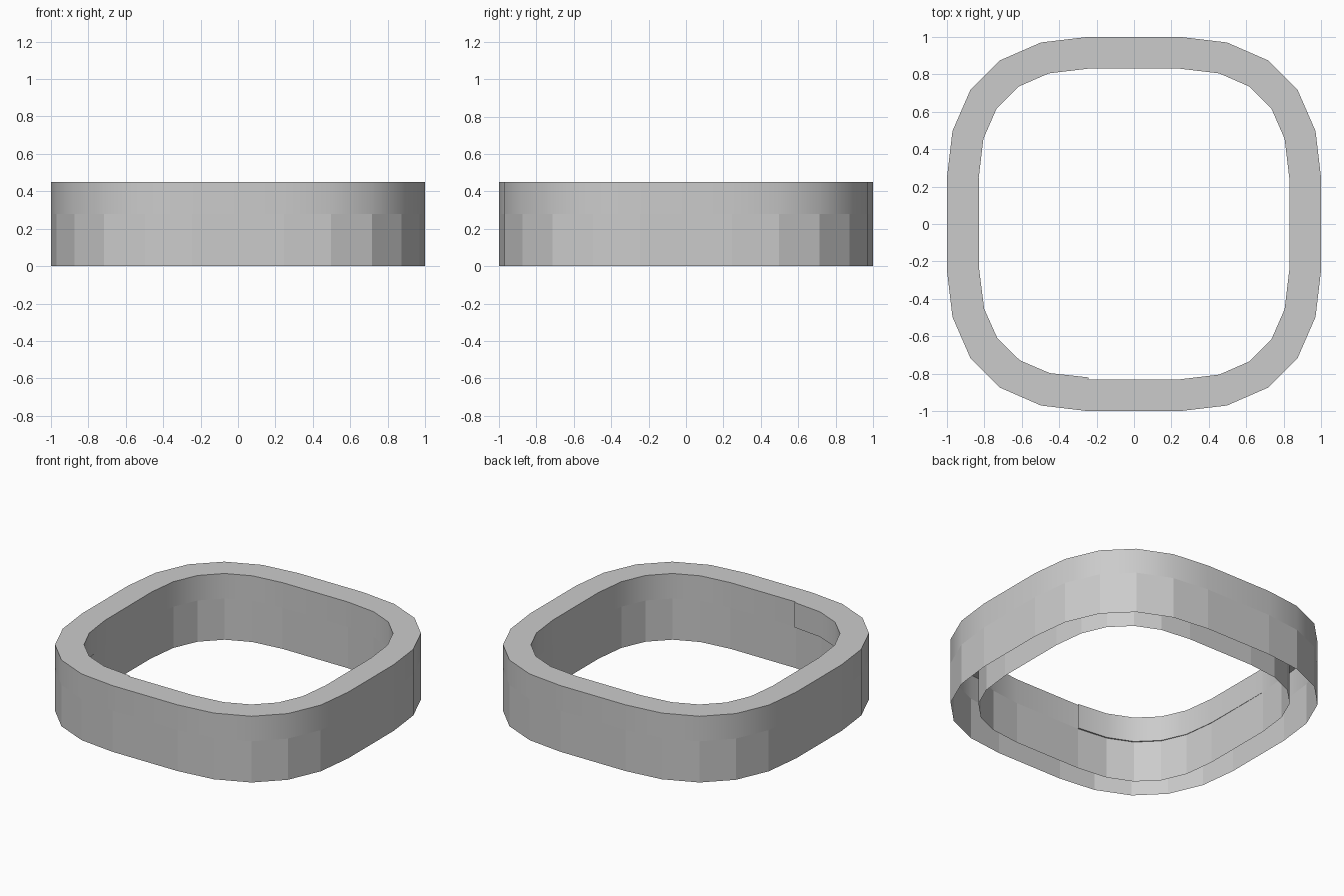
import bpy, bmesh

if "Cube" in bpy.data.objects:
    bpy.data.objects.remove(bpy.data.objects["Cube"])

# One quadrant of each rounded-square outline, mirrored below to 24 corners
OUTER = [(1.0, 0.245), (0.97, 0.497), (0.875, 0.715),
         (0.715, 0.875), (0.497, 0.97), (0.245, 1.0)]
INNER = [(0.83, 0.245), (0.805, 0.455), (0.735, 0.615),
         (0.615, 0.735), (0.455, 0.805), (0.245, 0.83)]
Z_SPLIT, Z_TOP = 0.28, 0.45


def outline(quad):
    pts, q = [], list(quad)
    for _ in range(4):
        pts += q
        q = [(-y, x) for x, y in q]
    return pts


def make_object(name, bm):
    mesh = bpy.data.meshes.new(name)
    bm.to_mesh(mesh)
    bm.free()
    ob = bpy.data.objects.new(name, mesh)
    bpy.context.collection.objects.link(ob)
    return ob


def loop(bm, pts, z):
    return [bm.verts.new((x, y, z)) for x, y in pts]


def bridge(bm, a, b, smooth=False, closed=True):
    n = len(a)
    for i in range(n if closed else n - 1):
        j = (i + 1) % n
        f = bm.faces.new((a[i], a[j], b[j], b[i]))
        f.smooth = smooth


outer, inner = outline(OUTER), outline(INNER)

# Hollow ring: faceted lower walls, smooth upper walls, flat rim, open underside
bm = bmesh.new()
o0, o1, o2 = (loop(bm, outer, z) for z in (0, Z_SPLIT, Z_TOP))
i0, i1, i2 = (loop(bm, inner, z) for z in (0, Z_SPLIT, Z_TOP))
bridge(bm, o0, o1)
bridge(bm, o1, o2, True)
bridge(bm, o2, i2)
bridge(bm, i2, i1, True)
bridge(bm, i1, i0)
make_object("ring_band", bm)

# Slightly raised lining on the inner wall, tapering away from its seam
bm = bmesh.new()
path = []
for k in range(7):
    x, y = inner[17 - k if k else 17]
    s = 1 - 0.012 * (1 - k / 7)
    path.append((x * s, y * s))
bottom, top = loop(bm, path, Z_SPLIT), loop(bm, path, Z_TOP)
bridge(bm, bottom, top, True, closed=False)
wall = [inner[17 - k] for k in range(7)]
bridge(bm, loop(bm, wall, Z_SPLIT), loop(bm, path, Z_SPLIT), closed=False)
bridge(bm, loop(bm, path, Z_TOP), loop(bm, wall, Z_TOP), closed=False)
make_object("inner_lining", bm)
